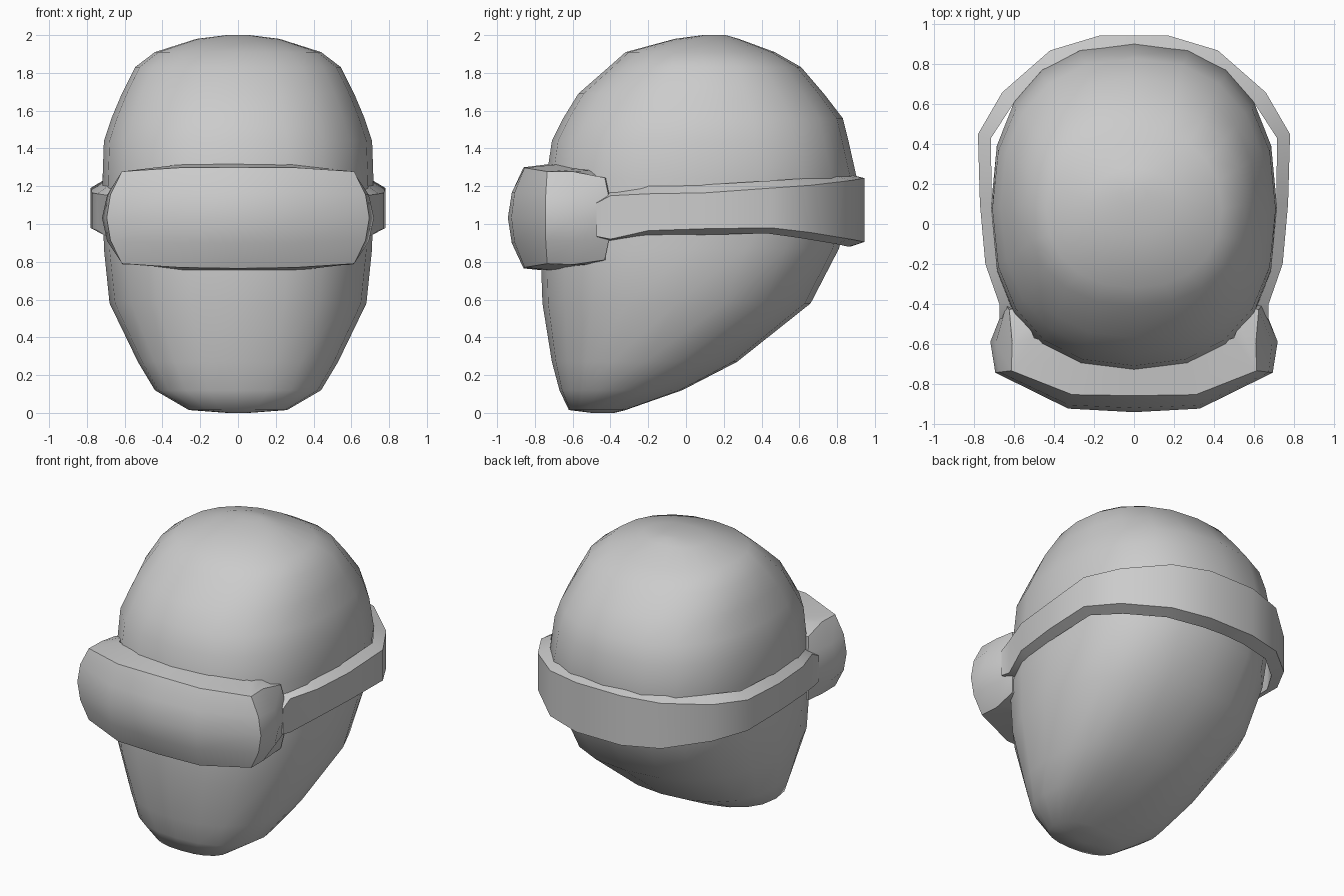
import bpy, bmesh, math


def loft(name, rings, angle=30):
    """Skin a list of closed rings (equal point counts) and cap both ends."""
    bm = bmesh.new()
    vs = [[bm.verts.new(p) for p in r] for r in rings]
    n = len(vs[0])
    for a, b in zip(vs, vs[1:]):
        for i in range(n):
            j = (i + 1) % n
            bm.faces.new((a[i], a[j], b[j], b[i]))
    bm.faces.new(vs[0][::-1])
    bm.faces.new(vs[-1])
    bmesh.ops.recalc_face_normals(bm, faces=bm.faces)
    me = bpy.data.meshes.new(name)
    bm.to_mesh(me)
    bm.free()
    ob = bpy.data.objects.new(name, me)
    bpy.context.collection.objects.link(ob)
    bpy.ops.object.select_all(action='DESELECT')
    ob.select_set(True)
    bpy.context.view_layer.objects.active = ob
    bpy.ops.object.shade_smooth_by_angle(angle=math.radians(angle))
    return ob


def mirrored(half):
    """Stations from the centre line outwards -> full row from -x to +x."""
    left = [[(-x, y, z) for x, y, z in r] for r in half[:0:-1]]
    return left + half


def spow(v, e):
    return math.copysign(abs(v) ** e, v)


def head_ring(z, front, back, width, n, seg=20):
    c, r = (front + back) / 2, (back - front) / 2
    pts = []
    for i in range(seg):
        t = 2 * math.pi * i / seg
        pts.append((width * spow(math.sin(t), 2 / n),
                    c - r * spow(math.cos(t), 2 / n), z))
    return pts


# Head: z, front y, back y, half width, squareness
levels = [
    (0.0, -0.50, -0.38, 0.06, 2), (0.015, -0.62, -0.32, 0.26, 2.3),
    (0.12, -0.67, -0.02, 0.44, 2.3), (0.27, -0.71, 0.27, 0.53, 2.3),
    (0.58, -0.76, 0.66, 0.68, 2.3), (0.87, -0.77, 0.81, 0.71, 2.4),
    (1.24, -0.74, 0.905, 0.717, 2.4), (1.44, -0.71, 0.86, 0.71, 2.35),
    (1.56, -0.65, 0.83, 0.67, 2.3), (1.69, -0.57, 0.73, 0.615, 2.3),
    (1.83, -0.41, 0.61, 0.545, 2.25), (1.91, -0.32, 0.47, 0.44, 2.2),
    (1.98, -0.06, 0.28, 0.22, 2), (2.0, 0.09, 0.21, 0.06, 2),
]
loft("head", [head_ring(*l) for l in levels], angle=60)

# Visor: bulge (x, y), rim (x, y), inner (x, y), rim z low/high, inner z low/high
stations = [
    ((0, -0.943), (0, -0.86), (0, -0.68), (0.765, 1.30), (0.747, 1.323)),
    ((0.33, -0.925), (0.31, -0.855), (0.28, -0.65), (0.77, 1.298), (0.75, 1.318)),
    ((0.695, -0.745), (0.615, -0.735), (0.50, -0.57), (0.79, 1.278), (0.78, 1.29)),
    ((0.72, -0.59), (0.61, -0.60), (0.53, -0.50), (0.785, 1.278), (0.785, 1.285)),
    ((0.645, -0.40), (0.625, -0.43), (0.56, -0.41), (0.81, 1.245), (0.815, 1.24)),
]


def visor_ring(mid, rim, inner, rz, iz):
    pts = [(*inner, iz[0])]
    for k in range(5):
        f = k / 4
        b = 4 * f * (1 - f)
        pts.append((rim[0] + (mid[0] - rim[0]) * b,
                    rim[1] + (mid[1] - rim[1]) * b,
                    rz[0] + (rz[1] - rz[0]) * f))
    return pts + [(*inner, iz[1])]


loft("visor", mirrored([visor_ring(*s) for s in stations]))

# Strap: outer (x, y), inner (x, y), outer z low/high, inner z low/high
strap = [
    ((0, 0.945), (0, 0.87), (0.905, 1.243), (0.88, 1.262)),
    ((0.17, 0.945), (0.16, 0.86), (0.905, 1.243), (0.88, 1.262)),
    ((0.42, 0.87), (0.40, 0.79), (0.92, 1.23), (0.895, 1.255)),
    ((0.66, 0.66), (0.60, 0.61), (0.955, 1.205), (0.925, 1.24)),
    ((0.782, 0.45), (0.717, 0.43), (0.98, 1.19), (0.95, 1.228)),
    ((0.772, 0.10), (0.713, 0.10), (0.975, 1.165), (0.943, 1.208)),
    ((0.745, -0.20), (0.69, -0.20), (0.965, 1.16), (0.943, 1.20)),
    ((0.675, -0.40), (0.61, -0.40), (0.92, 1.15), (0.91, 1.17)),
    ((0.675, -0.475), (0.60, -0.46), (0.935, 1.11), (0.925, 1.13)),
]
loft("strap", mirrored([[(*o, oz[0]), (*o, oz[1]), (*i, iz[1]), (*i, iz[0])]
                        for o, i, oz, iz in strap]), angle=40)
